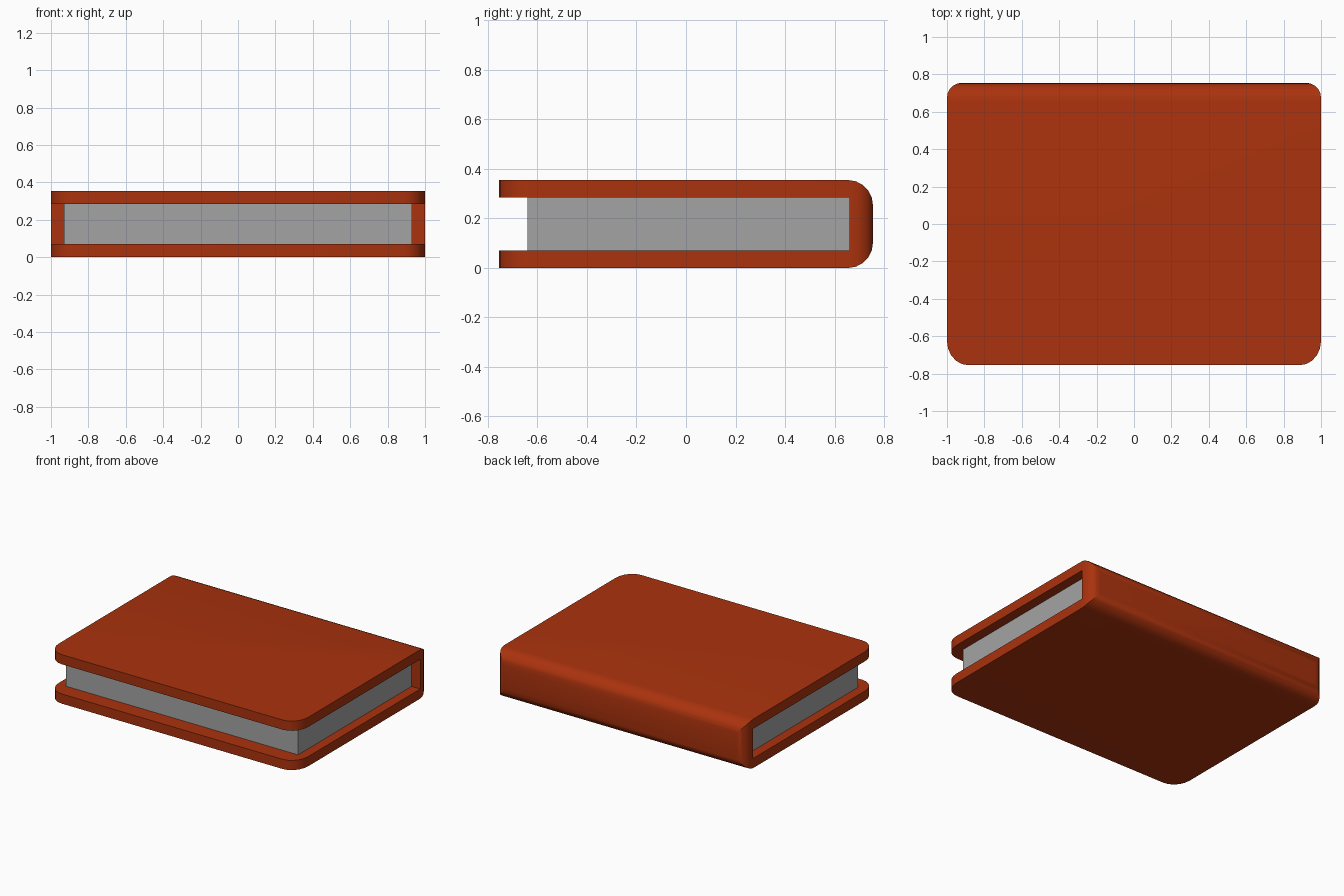
import bpy
import bmesh
from math import sin, cos, pi

old = bpy.data.objects.get("Cube")
if old:
    bpy.data.objects.remove(old)

W, D, H = 1.0, 0.755, 0.355      # half width, half depth, full height
BOARD = 0.07                     # cover board thickness
SPINE_IN = 0.66                  # inner face of the spine


def material(name, rgb):
    m = bpy.data.materials.new(name)
    m.use_nodes = True
    m.diffuse_color = (*rgb, 1)
    m.node_tree.nodes["Principled BSDF"].inputs["Base Color"].default_value = (*rgb, 1)
    return m


def prism(name, outline, offset, mat):
    """Closed outline of 3D points swept along offset."""
    bm = bmesh.new()
    face = bm.faces.new([bm.verts.new(p) for p in outline])
    swept = bmesh.ops.extrude_face_region(bm, geom=[face])["geom"]
    verts = [g for g in swept if isinstance(g, bmesh.types.BMVert)]
    bmesh.ops.translate(bm, verts=verts, vec=offset)
    bmesh.ops.recalc_face_normals(bm, faces=bm.faces)
    mesh = bpy.data.meshes.new(name)
    bm.to_mesh(mesh)
    bm.free()
    mesh.materials.append(mat)
    ob = bpy.data.objects.new(name, mesh)
    bpy.context.collection.objects.link(ob)
    return ob


def arc(cx, cy, rx, ry, start, steps=5):
    """Quarter ellipse, anticlockwise from the start angle."""
    angles = [start + pi / 2 * i / steps for i in range(steps + 1)]
    return [(cx + rx * cos(a), cy + ry * sin(a)) for a in angles]


red = material("cover red", (0.40, 0.032, 0.004))
grey = material("page grey", (0.37, 0.37, 0.37))

# Wrap-around cover: C-shaped side profile with a rounded spine
r = 0.1
side = [(-D, 0)] + arc(D - r, r, r, r, -pi / 2) + arc(D - r, H - r, r, r, 0)
side += [(-D, H), (-D, H - BOARD), (SPINE_IN, H - BOARD), (SPINE_IN, BOARD), (-D, BOARD)]
cover = prism("cover", [(-W, y, z) for y, z in side], (2 * W, 0, 0), red)

# Plan outline that rounds the four corners of the cover
fx, fy, b = 0.115, 0.13, 0.08
plan = arc(W - b, D - b, b, b, 0) + arc(b - W, D - b, b, b, pi / 2)
plan += arc(fx - W, fy - D, fx, fy, pi) + arc(W - fx, fy - D, fx, fy, 1.5 * pi)
trim = prism("corner_trim", [(x, y, -0.1) for x, y in plan], (0, 0, H + 0.2), red)
trim.hide_render = True

cut = cover.modifiers.new("round corners", "BOOLEAN")
cut.operation = "INTERSECT"
cut.solver = "EXACT"
cut.object = trim
bpy.context.view_layer.objects.active = cover
bpy.ops.object.modifier_apply(modifier=cut.name)
bpy.data.objects.remove(trim)

# Page block between the boards
px, front = 0.93, -0.64
base = [(-px, front), (px, front), (px, SPINE_IN), (-px, SPINE_IN)]
prism("page_block", [(x, y, BOARD) for x, y in base], (0, 0, H - 2 * BOARD), grey)

# Soft shading over the rounded edges
bpy.ops.object.select_all(action="DESELECT")
cover.select_set(True)
bpy.ops.object.shade_smooth_by_angle(angle=0.5)
